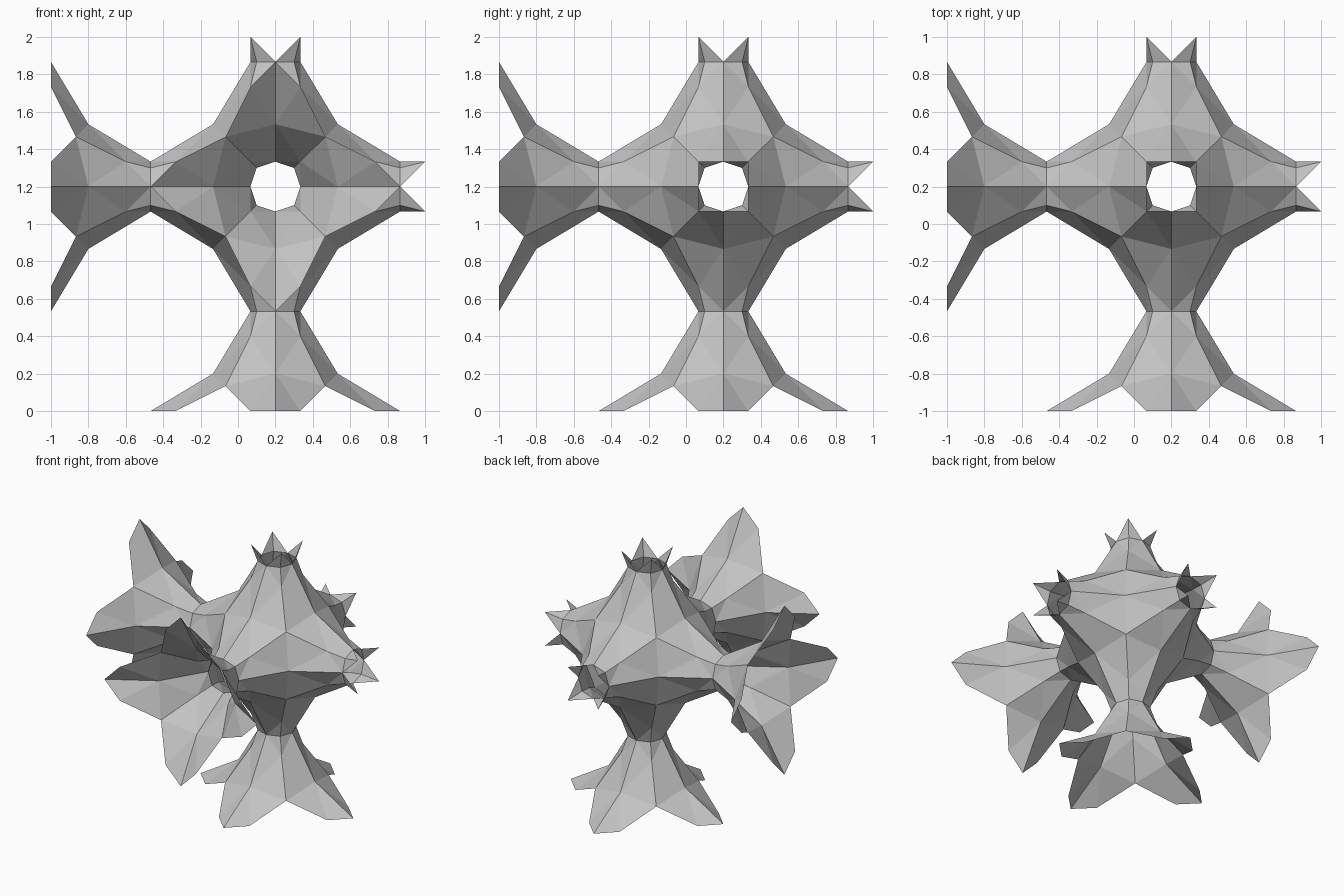
import bpy
import bmesh
from mathutils import Vector

default = bpy.data.objects.get("Cube")
if default:
    bpy.data.objects.remove(default, do_unlink=True)

UNIT = 2 / 15                       # one lattice step
CENTRE = Vector((0.2, 0.2, 1.2))    # middle of the whole cell
LOW, HIGH, PERIOD = -9, 6, 10       # block limits and cell size, in steps

grey = bpy.data.materials.new("light_grey")
grey.use_nodes = True
grey.diffuse_color = (0.55, 0.55, 0.55, 1)
grey.node_tree.nodes["Principled BSDF"].inputs["Base Color"].default_value = grey.diffuse_color

# Key points of one forty-eighth of the cell
rim = Vector((1, 0, 5))
rim_corner = Vector((0.75, 0.75, 5))
collar = Vector((1, 1, 4))
ridge = Vector((2.5, 0, 2.5))
peak = Vector((2, 2, 2))
WEDGE = [(rim, rim_corner, collar), (rim, collar, ridge), (collar, peak, ridge)]


def cell_triangles():
    """Repeat the wedge over all axis orders and mirrored octants."""
    for shift in range(3):
        for swap in (False, True):
            for octant in range(8):
                signs = [1 - 2 * (octant >> i & 1) for i in range(3)]
                for triangle in WEDGE:
                    points = []
                    for p in triangle:
                        q = (p.y, p.x, p.z) if swap else tuple(p)
                        points.append(Vector([signs[i] * q[(i + shift) % 3] for i in range(3)]))
                    a, b, c = points
                    if (b - a).cross(c - a).dot(a + b + c) < 0:
                        points.reverse()
                    yield points


def build_cell(name, offset):
    """Make one cell, keeping only the triangles inside the block."""
    bm = bmesh.new()
    for triangle in cell_triangles():
        placed = [p + offset for p in triangle]
        if all(LOW <= v <= HIGH for p in placed for v in p):
            bm.faces.new([bm.verts.new(CENTRE + p * UNIT) for p in placed])
    bmesh.ops.remove_doubles(bm, verts=bm.verts[:], dist=0.001)
    mesh = bpy.data.meshes.new(name)
    bm.to_mesh(mesh)
    bm.free()
    mesh.materials.append(grey)
    bpy.context.collection.objects.link(bpy.data.objects.new(name, mesh))


# Whole cell, then flared half cells and toothed rims on each axis
build_cell("central_cell", Vector((0, 0, 0)))
for axis, (flare, teeth) in enumerate([("right_flare", "left_teeth"),
                                       ("front_flare", "back_teeth"),
                                       ("bottom_flare", "top_teeth")]):
    step = Vector((0, 0, 0))
    step[axis] = PERIOD
    build_cell(flare, -step)
    build_cell(teeth, step)
